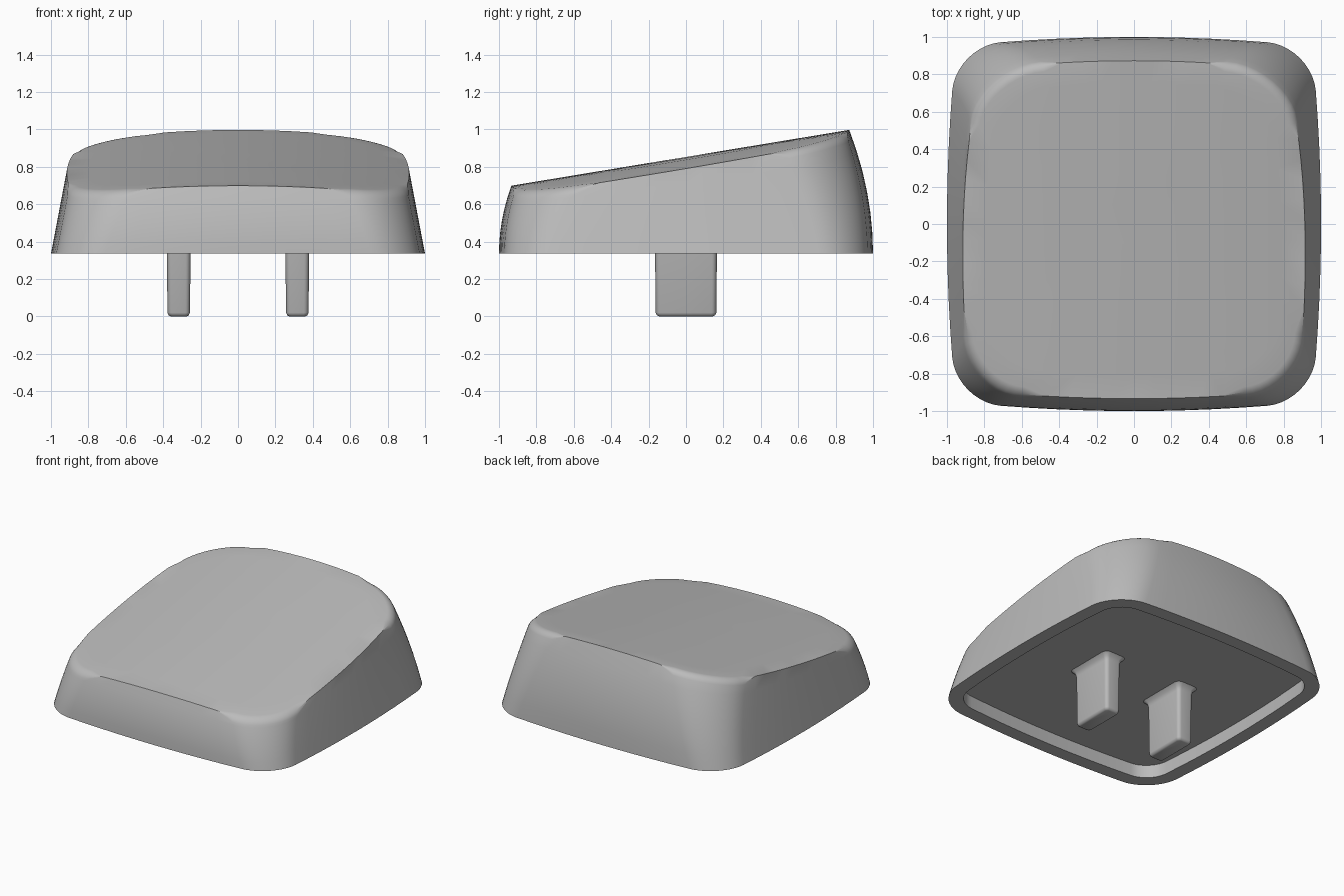
import bpy
import bmesh
from math import cos, sin, pi, radians

cube = bpy.data.objects.get("Cube")
if cube:
    bpy.data.objects.remove(cube, do_unlink=True)

BASE, FLOOR = 0.335, 0.43

grey = bpy.data.materials.new("warm_grey_plastic")
grey.use_nodes = True
colour = (0.5, 0.5, 0.5, 1)
grey.diffuse_color = colour
grey.node_tree.nodes["Principled BSDF"].inputs["Base Color"].default_value = colour


def outline_template(arc=10, side=10):
    """Columns of a rounded box: corner-centre signs and arc direction."""
    signs = [(1, 1), (-1, 1), (-1, -1), (1, -1)]
    cols = []
    for q, (sx, sy) in enumerate(signs):
        for i in range(arc + 1):
            a = (q + i / arc) * pi / 2
            cols.append((sx, sy, cos(a), sin(a)))
        nx, ny = signs[(q + 1) % 4]
        for i in range(1, side):
            t = i / side
            cols.append((sx + (nx - sx) * t, sy + (ny - sy) * t, cos(a), sin(a)))
    return cols


def box_point(col, hx, hy, r, bulge=0.0):
    """Point on a rounded box whose sides bow outwards."""
    x = col[0] * (hx - r) + col[2] * r
    y = col[1] * (hy - r) + col[3] * r
    return x * (1 - bulge * (y / hy) ** 2), y * (1 - bulge * (x / hx) ** 2)


def add_ring(bm, points):
    return [bm.verts.new(p) for p in points]


def bridge(bm, a, b):
    n = len(a)
    for i in range(n):
        j = (i + 1) % n
        bm.faces.new((a[i], a[j], b[j], b[i]))


def finish(bm, name, angle=40):
    bmesh.ops.recalc_face_normals(bm, faces=bm.faces)
    mesh = bpy.data.meshes.new(name)
    bm.to_mesh(mesh)
    bm.free()
    mesh.materials.append(grey)
    obj = bpy.data.objects.new(name, mesh)
    bpy.context.collection.objects.link(obj)
    bpy.ops.object.select_all(action='DESELECT')
    obj.select_set(True)
    bpy.context.view_layer.objects.active = obj
    bpy.ops.object.shade_smooth_by_angle(angle=radians(angle))
    return obj


def top_height(x, y):
    """Sloping top, gently arched from left to right."""
    return 0.853 + 0.165 * y - 0.075 * x * x


def wall_point(col, z):
    """Outer wall: the front and back curve in, the sides lean in."""
    d = z - BASE
    back, front = 1 - 0.29 * d * d, -1 + 0.5 * d * d
    x, y = box_point(col, 1 - 0.19 * d, (back - front) / 2,
                     0.25 + 0.15 * d, 0.05 + 0.05 * d)
    return x, y + (back + front) / 2, z


def rim_point(col):
    z = 0.8
    for _ in range(12):
        x, y, _z = wall_point(col, z)
        z = top_height(x, y)
    return x, y, z


# Cap: walls, arched top, rounded rim
cols = outline_template()
rim = [rim_point(c) for c in cols]
bm = bmesh.new()
levels = 6
rings = []
for k in range(levels + 1):
    t = k / levels
    if k == levels:
        rings.append(add_ring(bm, rim))
    else:
        rings.append(add_ring(bm, [wall_point(c, BASE + t * (p[2] - BASE))
                                   for c, p in zip(cols, rim)]))
for s in (0.86, 0.7, 0.5, 0.3, 0.12):
    rings.append(add_ring(bm, [(x * s, y * s, top_height(x * s, y * s))
                               for x, y, z in rim]))
for a, b in zip(rings, rings[1:]):
    bridge(bm, a, b)
bm.faces.new(rings[-1])

# Underside: flat lip, recess wall, recess floor
lip = [box_point(c, 0.9, 0.9, 0.16, 0.05) for c in cols]
inner = add_ring(bm, [(x, y, BASE) for x, y in lip])
floor = add_ring(bm, [(x, y, FLOOR) for x, y in lip])
bridge(bm, rings[0], inner)
bridge(bm, inner, floor)
bm.faces.new(floor)

edge_verts = rings[levels]
rim_edges = [bm.edges.get((v, edge_verts[i - 1])) for i, v in enumerate(edge_verts)]
bmesh.ops.bevel(bm, geom=rim_edges, offset=0.042, segments=5, profile=0.5,
                affect='EDGES')
finish(bm, "key_cap")

# Two prongs, rounded at the tip and flared where they meet the floor
prong_cols = outline_template(5, 2)
prong_profile = [(0, 0.02), (0.006, 0.008), (0.02, 0.002), (0.38, -0.002),
                 (0.41, -0.009), (FLOOR, -0.03)]
for name, cx in (("left_prong", 0.317), ("right_prong", -0.317)):
    bm = bmesh.new()
    rings = []
    for z, inset in prong_profile:
        pts = [box_point(c, 0.062 - inset, 0.164 - inset, max(0.026 - inset / 2, 0.01))
               for c in prong_cols]
        rings.append(add_ring(bm, [(cx + x, y, z) for x, y in pts]))
    for a, b in zip(rings, rings[1:]):
        bridge(bm, a, b)
    bm.faces.new(rings[0])
    finish(bm, name, 50)
